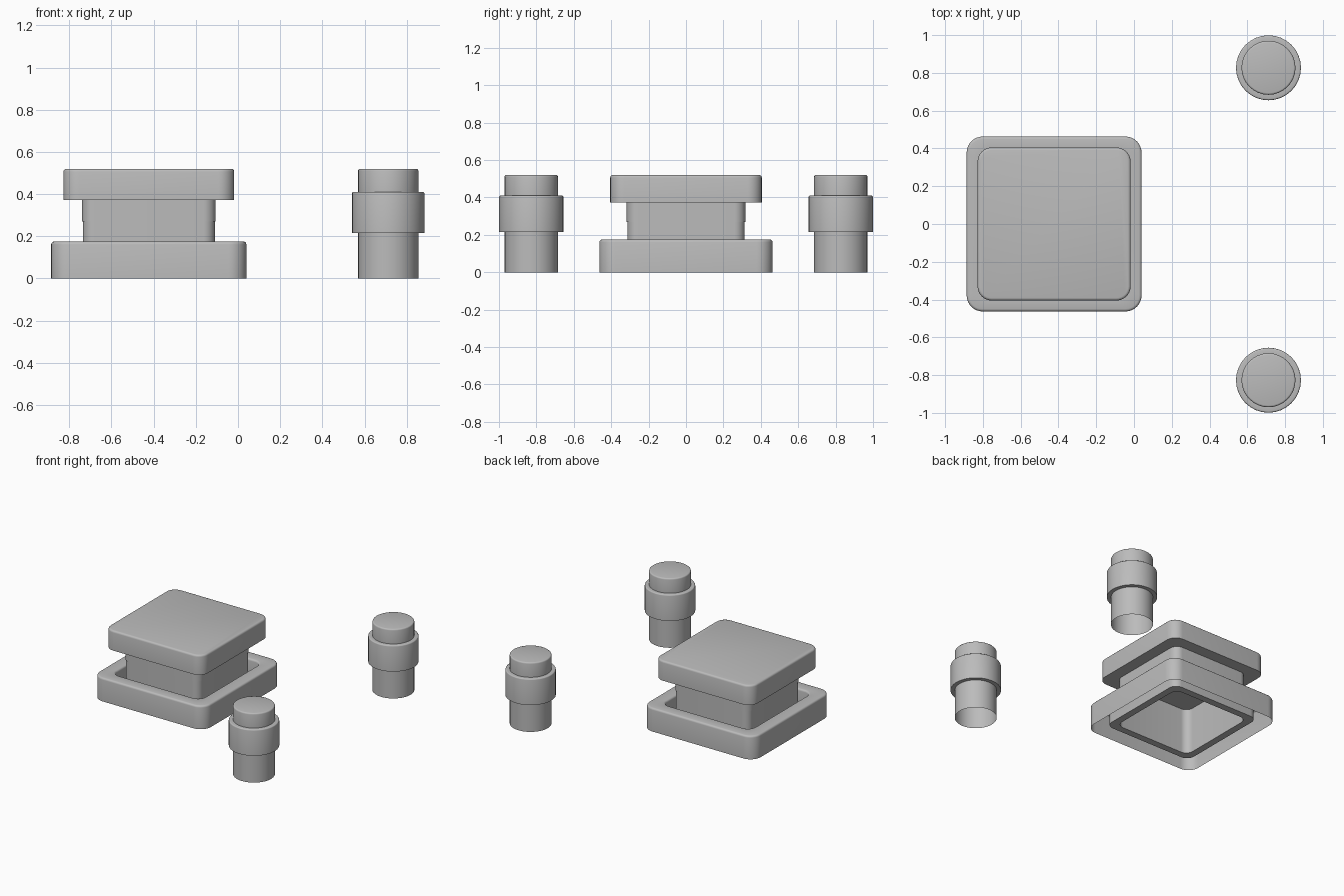
import bpy, bmesh, math

old = bpy.data.objects.get("Cube")
if old:
    bpy.data.objects.remove(old)

grey = bpy.data.materials.new("plain grey")
grey.use_nodes = True
colour = (0.5, 0.5, 0.5, 1)
grey.diffuse_color = colour
grey.node_tree.nodes["Principled BSDF"].inputs["Base Color"].default_value = colour


def ring(bm, half, z, radius, steps):
    """Rounded square; a circle when radius equals half."""
    verts = []
    for corner in range(4):
        mid = math.radians(45 + 90 * corner)
        cx = math.copysign(half - radius, math.cos(mid))
        cy = math.copysign(half - radius, math.sin(mid))
        for i in range(steps + 1):
            a = math.radians(90 * (corner + i / steps))
            verts.append(bm.verts.new((cx + radius * math.cos(a), cy + radius * math.sin(a), z)))
    return verts


def loft(name, profile, location, steps=8):
    """Join rings of (half width, height, corner radius) and close the last one."""
    bm = bmesh.new()
    rings = [ring(bm, *p, steps) for p in profile]
    for low, high in zip(rings, rings[1:]):
        for i in range(len(low)):
            j = (i + 1) % len(low)
            bm.faces.new((low[i], low[j], high[j], high[i]))
    bm.faces.new(rings[-1])
    bmesh.ops.remove_doubles(bm, verts=bm.verts, dist=1e-5)
    mesh = bpy.data.meshes.new(name)
    bm.to_mesh(mesh)
    bm.free()
    mesh.materials.append(grey)
    obj = bpy.data.objects.new(name, mesh)
    obj.location = location
    bpy.context.collection.objects.link(obj)
    bpy.ops.object.select_all(action="DESELECT")
    obj.select_set(True)
    bpy.context.view_layer.objects.active = obj
    bpy.ops.object.shade_smooth_by_angle(angle=math.radians(35))
    return obj


def rounded_edge(half, z, radius, size, inward=1):
    """Quarter-round from the side wall over to the top."""
    out = []
    for i in range(4):
        a = math.radians(30 * i)
        inset = inward * size * (1 - math.cos(a))
        out.append((half - inset, z - size + size * math.sin(a), radius - inset))
    return out


centre = (-0.423, 0.0, 0.0)

# Hollow plinth: outer wall, rim, sunken channel and inner neck
loft("plinth",
     [(0.463, 0, 0.085)]
     + rounded_edge(0.463, 0.175, 0.085, 0.014)
     + rounded_edge(0.365, 0.175, 0.06, 0.014, -1)[::-1]
     + [(0.365, 0.02, 0.06), (0.313, 0.02, 0.055), (0.313, 0.36, 0.055)],
     centre)

# Wide plate on a short collar that slips over the neck
loft("top_plate",
     [(0.317, 0.27, 0.059), (0.317, 0.372, 0.059), (0.405, 0.372, 0.075)]
     + rounded_edge(0.405, 0.52, 0.075, 0.014),
     centre)

# Pair of round posts with a thick sleeve
for side, y in (("front", -0.827), ("back", 0.827)):
    spot = (0.712, y, 0)
    loft(side + "_post",
         [(0.143, 0, 0.143), (0.143, 0.215, 0.143), (0.172, 0.215, 0.172)]
         + rounded_edge(0.172, 0.41, 0.172, 0.008)
         + [(0.143, 0.41, 0.143)]
         + rounded_edge(0.143, 0.52, 0.143, 0.01),
         spot)
